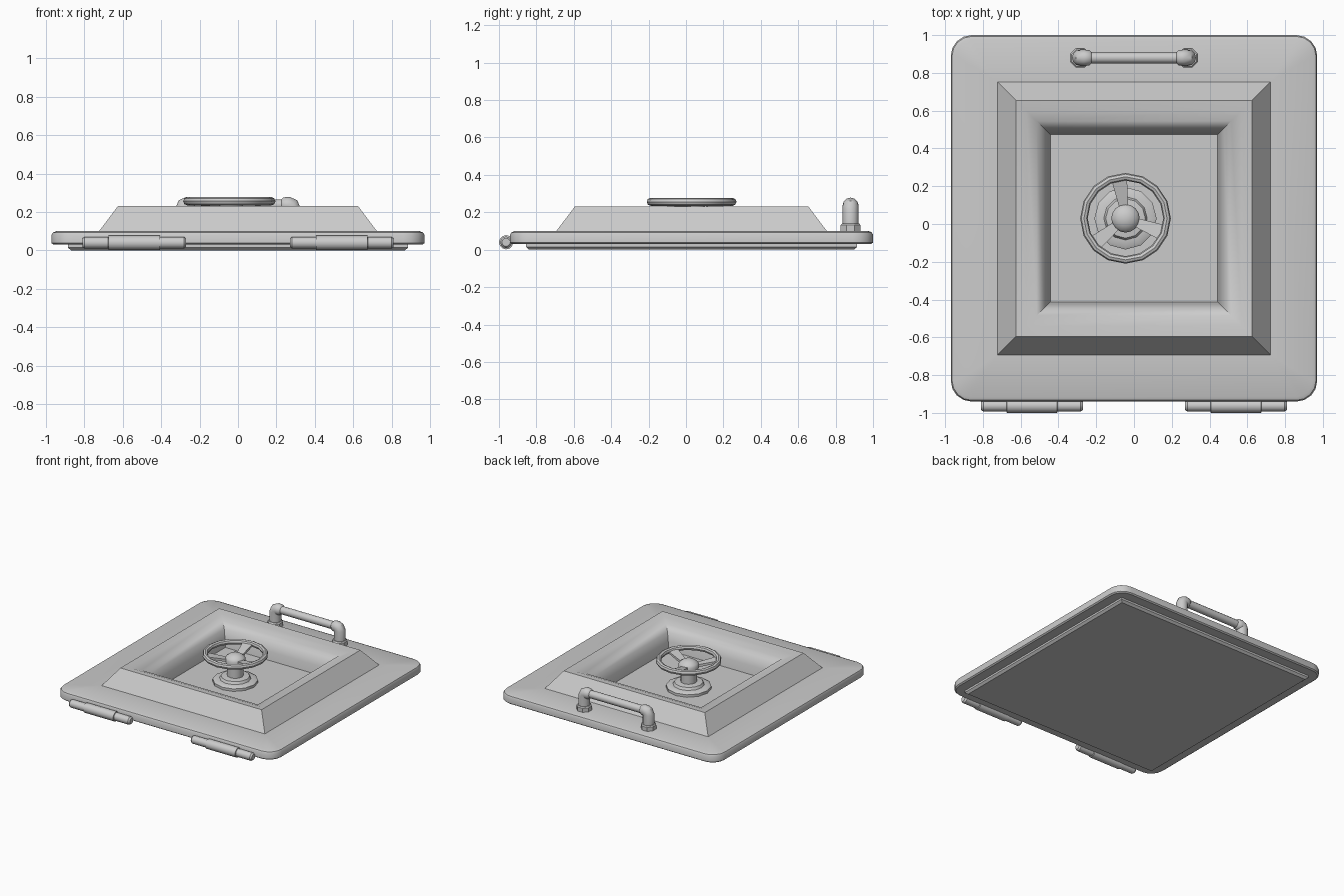
import bpy, bmesh
from math import pi, sin, cos, radians
from mathutils import Matrix, Vector

if "Cube" in bpy.data.objects:
    bpy.data.objects.remove(bpy.data.objects["Cube"])

CY = 0.03                      # hatch centre in y
WHEEL = Vector((-0.045, CY, 0))


def finish(name, bm, angle=32):
    bmesh.ops.remove_doubles(bm, verts=bm.verts, dist=1e-5)
    bmesh.ops.recalc_face_normals(bm, faces=bm.faces)
    me = bpy.data.meshes.new(name)
    bm.to_mesh(me)
    bm.free()
    me.shade_smooth()
    me.set_sharp_from_angle(angle=radians(angle))
    ob = bpy.data.objects.new(name, me)
    bpy.context.collection.objects.link(ob)
    return ob


def bridge(bm, rings, closed=False):
    loops = [[bm.verts.new(p) for p in r] for r in rings]
    n = len(loops[0])
    pairs = list(zip(loops, loops[1:]))
    if closed:
        pairs.append((loops[-1], loops[0]))
    for a, b in pairs:
        for i in range(n):
            j = (i + 1) % n
            bm.faces.new((a[i], a[j], b[j], b[i]))
    if not closed:
        bm.faces.new(loops[0][::-1])
        bm.faces.new(loops[-1])


def square_ring(h, r, z, seg=4):
    pts = []
    for k in range(4):
        sx, sy = ((1, 1), (-1, 1), (-1, -1), (1, -1))[k]
        for i in range(seg + 1):
            a = (k + i / seg) * pi / 2
            pts.append((sx * (h - r) + r * cos(a), CY + sy * (h - r) + r * sin(a), z))
    return pts


def square_loft(name, profile, angle=32):
    bm = bmesh.new()
    bridge(bm, [square_ring(*p) for p in profile])
    return finish(name, bm, angle)


def lathe(name, profile, sides, matrix, closed=False):
    bm = bmesh.new()
    rings = [[matrix @ Vector((r * cos(2 * pi * i / sides), r * sin(2 * pi * i / sides), z))
              for i in range(sides)] for r, z in profile]
    bridge(bm, rings, closed)
    return finish(name, bm)


# Seal slab under the cover
square_loft("seal", [(0.868, 0, 0), (0.885, 0, 0.015), (0.885, 0, 0.032)])

# Cover plate with raised frame and rounded central recess
square_loft("cover", [(0.96, 0.1, 0.03), (0.97, 0.11, 0.038), (0.97, 0.11, 0.08),
                      (0.963, 0.103, 0.093), (0.945, 0.085, 0.10),
                      (0.723, 0, 0.10), (0.625, 0, 0.23), (0.57, 0, 0.222),
                      (0.515, 0, 0.20), (0.475, 0, 0.16), (0.455, 0, 0.10),
                      (0.443, 0, 0.035)])

# Wheel: pedestal, hub, rim and spokes
at = Matrix.Translation(WHEEL)
lathe("wheel_pedestal", [(0.165, 0.03), (0.165, 0.055), (0.15, 0.063), (0.115, 0.066),
                         (0.105, 0.085), (0.06, 0.09), (0.06, 0.2)], 12, at)
lathe("wheel_hub", [(0.055, 0.19), (0.075, 0.2), (0.075, 0.225), (0.066, 0.24),
                    (0.042, 0.257), (0.015, 0.264)], 16, at)
rim = [(0.22 + 0.02 * cos(a), 0.256 + 0.021 * sin(a))
       for a in (2 * pi * i / 8 for i in range(8))]
lathe("wheel_rim", rim, 16, at, closed=True)
bm = bmesh.new()
for k in range(3):
    rot = at @ Matrix.Rotation(radians(99 + 120 * k), 4, 'Z')
    ends = []
    for r, w, z0, z1 in ((0.05, 0.022, 0.203, 0.225), (0.215, 0.042, 0.247, 0.262)):
        ends.append([rot @ Vector((r, y, z)) for y, z in ((-w, z0), (w, z0), (w, z1), (-w, z1))])
    bridge(bm, ends)
finish("wheel_spokes", bm)

# Handle bar with thick elbows
half = [(0.285, 0.12, 0.043), (0.285, 0.215, 0.043), (0.278, 0.23, 0.043),
        (0.262, 0.236, 0.043), (0.235, 0.236, 0.04), (0.225, 0.236, 0.03)]
path = [(-x, z, r) for x, z, r in half] + half[::-1]
bm = bmesh.new()
rings = []
for i, (x, z, r) in enumerate(path):
    p, q = path[max(i - 1, 0)], path[min(i + 1, len(path) - 1)]
    t = Vector((q[0] - p[0], 0, q[1] - p[1])).normalized()
    side = t.cross(Vector((0, 1, 0)))
    rings.append([Vector((x, 0.88, z)) + r * (cos(a) * side + sin(a) * Vector((0, 1, 0)))
                  for a in (2 * pi * j / 12 for j in range(12))])
bridge(bm, rings)
finish("handle", bm, 40)

# Handle feet and hinge barrels, mirrored left and right
for s, label in ((-1, "left"), (1, "right")):
    m = Matrix.Translation((s * 0.285, 0.88, 0)) @ Matrix.Rotation(pi / 8, 4, 'Z')
    lathe("handle_foot_" + label, [(0.057, 0.095), (0.057, 0.132), (0.05, 0.14)], 8, m)
    m = Matrix.Translation((s * 0.54, -0.962, 0.04)) @ Matrix.Rotation(pi / 2, 4, 'Y')
    lathe("hinge_" + label, [(0.022, -0.27), (0.031, -0.258), (0.031, -0.135), (0.038, -0.133),
                             (0.038, 0.133), (0.031, 0.135), (0.031, 0.258), (0.022, 0.27)], 12, m)
